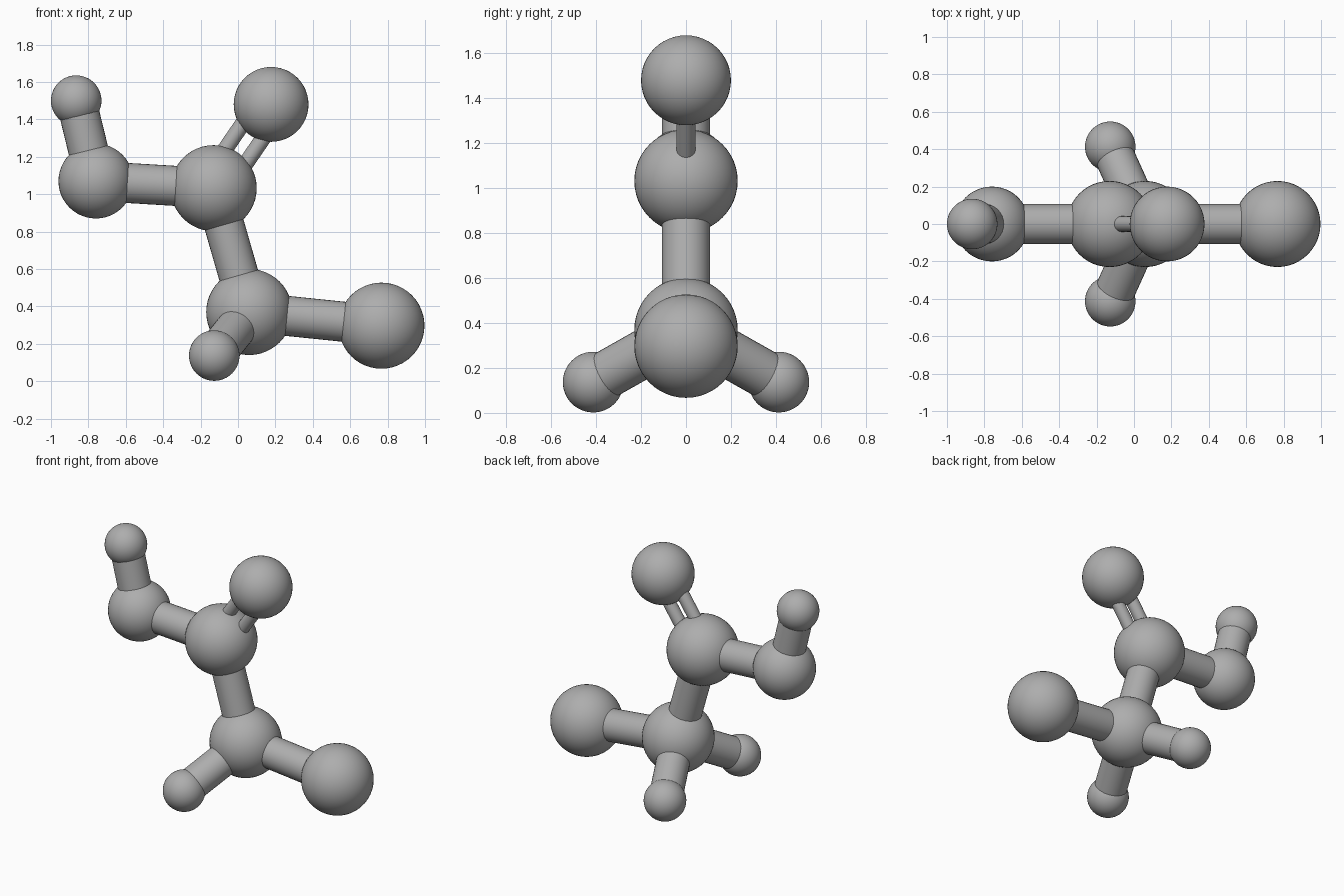
import bpy
import math
from mathutils import Vector

if "Cube" in bpy.data.objects:
    bpy.data.objects.remove(bpy.data.objects["Cube"])

grey = bpy.data.materials.new("neutral_grey")
grey.diffuse_color = (0.42, 0.42, 0.42, 1)
grey.use_nodes = True
grey.node_tree.nodes["Principled BSDF"].inputs["Base Color"].default_value = grey.diffuse_color


def finish(name):
    obj = bpy.context.object
    obj.name = name
    obj.data.materials.append(grey)
    bpy.ops.object.shade_smooth_by_angle(angle=math.radians(40))


def ball(name, centre, radius):
    bpy.ops.mesh.primitive_uv_sphere_add(segments=48, ring_count=24, radius=radius, location=centre)
    finish(name)


def rod(name, start, end, radius, offset=Vector()):
    a, b = Vector(start) + offset, Vector(end) + offset
    bpy.ops.mesh.primitive_cylinder_add(vertices=32, radius=radius, depth=(b - a).length,
                                        location=(a + b) / 2)
    bpy.context.object.rotation_euler = (b - a).to_track_quat('Z', 'Y').to_euler()
    finish(name)


# Balls: centre and radius
balls = {
    "upper_hub": ((-0.13, 0, 1.032), 0.23),
    "lower_hub": ((0.06, 0, 0.37), 0.23),
    "left_ball": ((-0.76, 0, 1.07), 0.20),
    "top_ball": ((0.177, 0, 1.48), 0.20),
    "right_ball": ((0.767, 0, 0.297), 0.23),
    "left_small_ball": ((-0.865, 0, 1.50), 0.135),
    "front_small_ball": ((-0.127, -0.413, 0.137), 0.135),
    "back_small_ball": ((-0.127, 0.413, 0.137), 0.135),
}
for name, (centre, radius) in balls.items():
    ball(name, centre, radius)

# Thick single rods
for a, b in [("upper_hub", "lower_hub"), ("upper_hub", "left_ball"),
             ("left_ball", "left_small_ball"), ("lower_hub", "right_ball"),
             ("lower_hub", "front_small_ball"), ("lower_hub", "back_small_ball")]:
    rod("rod_" + a + "_to_" + b, balls[a][0], balls[b][0], 0.107)

# Thin pair of rods, side by side in the xz plane
start, end = balls["upper_hub"][0], balls["top_ball"][0]
side = (Vector(end) - Vector(start)).normalized().cross(Vector((0, 1, 0)))
for label, sign in (("left", 1), ("right", -1)):
    rod("thin_rod_" + label, start, end, 0.042, side * 0.067 * sign)
